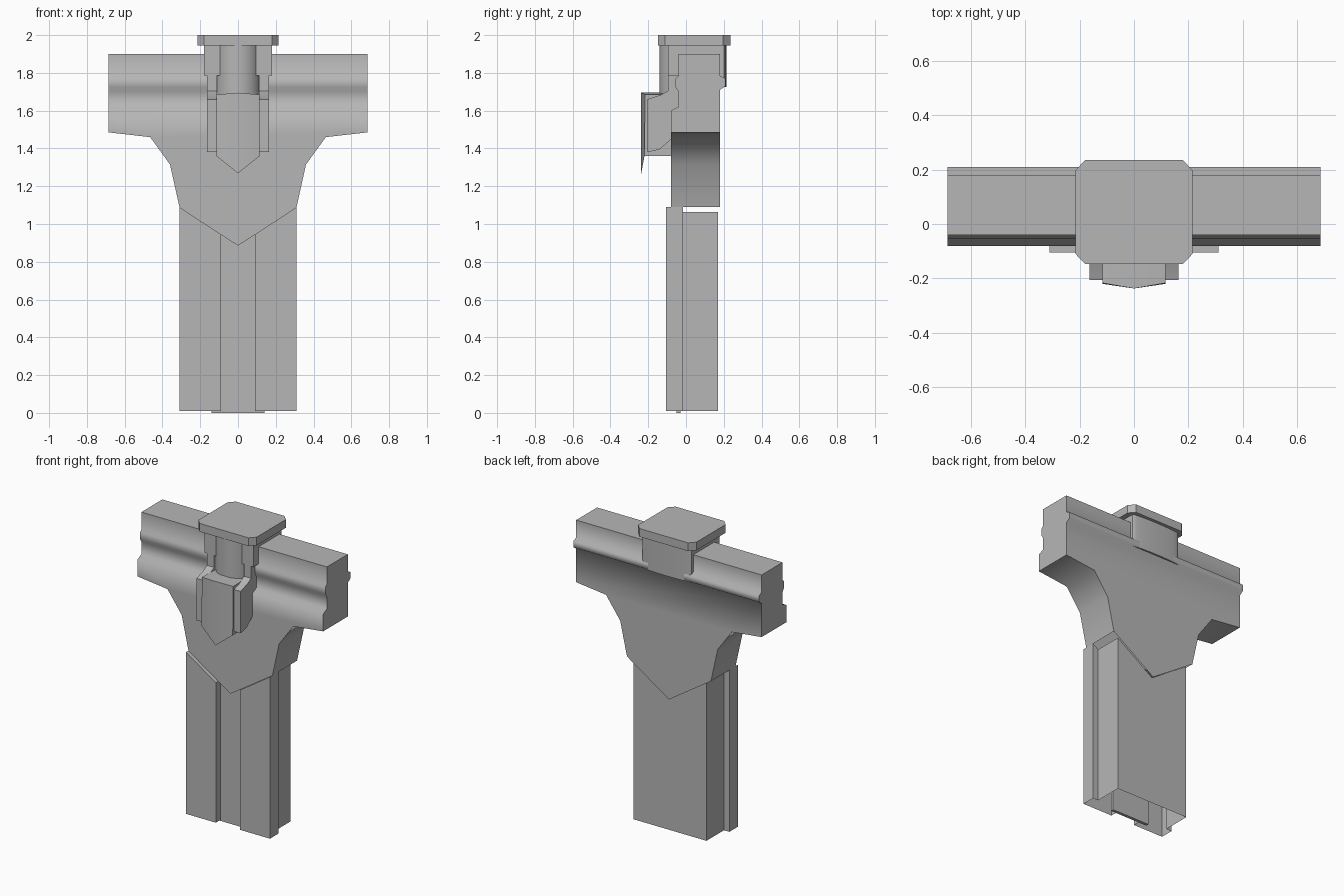
import bpy
import bmesh
from math import sin, cos, pi, radians

cube = bpy.data.objects.get("Cube")
if cube:
    bpy.data.objects.remove(cube)

grey = bpy.data.materials.new("plain grey")
grey.use_nodes = True
grey.diffuse_color = (0.47, 0.47, 0.47, 1)
grey.node_tree.nodes["Principled BSDF"].inputs["Base Color"].default_value = grey.diffuse_color


def finish(name, bm, angle=30):
    bmesh.ops.remove_doubles(bm, verts=bm.verts, dist=0.0001)
    bmesh.ops.recalc_face_normals(bm, faces=bm.faces)
    mesh = bpy.data.meshes.new(name)
    bm.to_mesh(mesh)
    bm.free()
    mesh.materials.append(grey)
    obj = bpy.data.objects.new(name, mesh)
    bpy.context.collection.objects.link(obj)
    bpy.ops.object.select_all(action="DESELECT")
    obj.select_set(True)
    bpy.context.view_layer.objects.active = obj
    bpy.ops.object.shade_smooth_by_angle(angle=radians(angle))
    return obj


def face(bm, points):
    return bm.faces.new([bm.verts.new(p) for p in points])


def prism(name, lower, upper, angle=30, base=True):
    """Join two matching loops of points and cap them."""
    bm = bmesh.new()
    a = [bm.verts.new(p) for p in lower]
    b = [bm.verts.new(p) for p in upper]
    n = len(a)
    for i in range(n):
        j = (i + 1) % n
        bm.faces.new((a[i], a[j], b[j], b[i]))
    if base:
        bm.faces.new(a)
    bm.faces.new(b)
    return finish(name, bm, angle)


def upright(name, outline, z0, z1, angle=30):
    return prism(name, [(x, y, z0) for x, y in outline],
                 [(x, y, z1) for x, y in outline], angle)


def mirrored(half):
    """Complete an outline by reflecting it across x = 0."""
    return half + [(-x, y) for x, y in reversed(half) if x > 0]


# Crossbar and flared body: one shell, open along its V-shaped lower edge
BAR = 0.685
front = [(-0.04, 1.90), (-0.04, 1.785), (-0.055, 1.77), (-0.055, 1.725),
         (-0.04, 1.70), (-0.04, 1.62), (-0.08, 1.60)]
back = [(0.18, 1.90), (0.18, 1.785), (0.21, 1.77), (0.21, 1.73), (0.18, 1.71)]
flare = [(BAR, 1.485), (0.465, 1.46), (0.36, 1.315), (0.31, 1.09)]
bm = bmesh.new()
for rows in (front, back):
    for (y0, z0), (y1, z1) in zip(rows, rows[1:]):
        face(bm, [(-BAR, y0, z0), (BAR, y0, z0), (BAR, y1, z1), (-BAR, y1, z1)])
    y, z = rows[-1]
    outline = [(BAR, z)] + flare + [(0, 0.885)]
    face(bm, [(x, y, h) for x, h in outline + [(-x, h) for x, h in outline[-2::-1]]])
face(bm, [(s * BAR, y, 1.90) for s, y in ((-1, -0.04), (1, -0.04), (1, 0.18), (-1, 0.18))])
for s in (-1, 1):
    end = front + [(-0.08, 1.485), (0.18, 1.485)] + back[::-1]
    face(bm, [(s * BAR, y, z) for y, z in end])
    for (x0, z0), (x1, z1) in zip(flare, flare[1:]):
        face(bm, [(s * x0, -0.08, z0), (s * x1, -0.08, z1),
                  (s * x1, 0.18, z1), (s * x0, 0.18, z0)])
finish("crossbar_body", bm, 70)

# Shaft: flanged front with a central groove, top cut to the V of the body
half = [(0, -0.055), (0.09, -0.055), (0.09, -0.105), (0.31, -0.105),
        (0.31, -0.015), (0.27, -0.015), (0.27, 0.17), (0, 0.17)]
section = mirrored(half)
prism("shaft", [(x, y, 0.01) for x, y in section],
      [(x, y, 0.885 + 0.205 * abs(x) / 0.31) for x, y in section], base=False)

# Thin web behind the groove, reaching the ground
upright("shaft_web", [(-0.14, -0.05), (0.14, -0.05), (0.14, -0.03), (-0.14, -0.03)], 0, 0.8)

# Top cap with chamfered corners
upright("top_cap", mirrored([(0.18, -0.147), (0.215, -0.11), (0.215, 0.197), (0.18, 0.235)]),
        1.945, 2.0)

# Neck: side blocks with a slightly bowed rear, split in front and behind
bow = [(0.18 * cos(pi * i / 12), 0.2 + 0.015 * sin(pi * i / 12)) for i in range(13)]
upright("neck_rear", [(-0.18, 0.1), (0.18, 0.1)] + bow, 1.725, 1.95)
upright("neck_front", [(-0.18, -0.095), (0.18, -0.095), (0.18, 0.15), (-0.18, 0.15)],
        1.785, 1.95)

# Round column at the front of the neck
ring = [(0.123 * cos(2 * pi * i / 32), -0.018 + 0.123 * sin(2 * pi * i / 32)) for i in range(32)]
upright("neck_column", ring, 1.6, 1.95)

# Pair of bent prongs flanking the tongue
prong = [(-0.03, 1.80), (-0.095, 1.785), (-0.095, 1.705), (-0.13, 1.685), (-0.205, 1.66),
         (-0.205, 1.38), (-0.14, 1.395), (-0.07, 1.455), (-0.03, 1.455)]
for side, s in (("left", 1), ("right", -1)):
    prism(side + "_prong", [(s * 0.11, y, z) for y, z in prong],
          [(s * 0.163, y, z) for y, z in prong])

# Tongue: gently bowed front with a hanging point below a flat underside
bm = bmesh.new()
W, tip, crest = 0.115, (0, -0.237, 1.268), (0, -0.237, 1.695)
for s in (-1, 1):
    top, low = (s * W, -0.217, 1.685), (s * W, -0.22, 1.36)
    top_in, low_in = (s * W, -0.04, 1.685), (s * W, -0.04, 1.36)
    face(bm, [crest, top, low, tip])
    face(bm, [top, top_in, low_in, low])
    face(bm, [crest, top, top_in, (0, -0.04, 1.695)])
face(bm, [(-W, -0.22, 1.36), (W, -0.22, 1.36), (W, -0.04, 1.36), (-W, -0.04, 1.36)])
face(bm, [(-W, -0.22, 1.36), (W, -0.22, 1.36), tip])
finish("tongue", bm)
